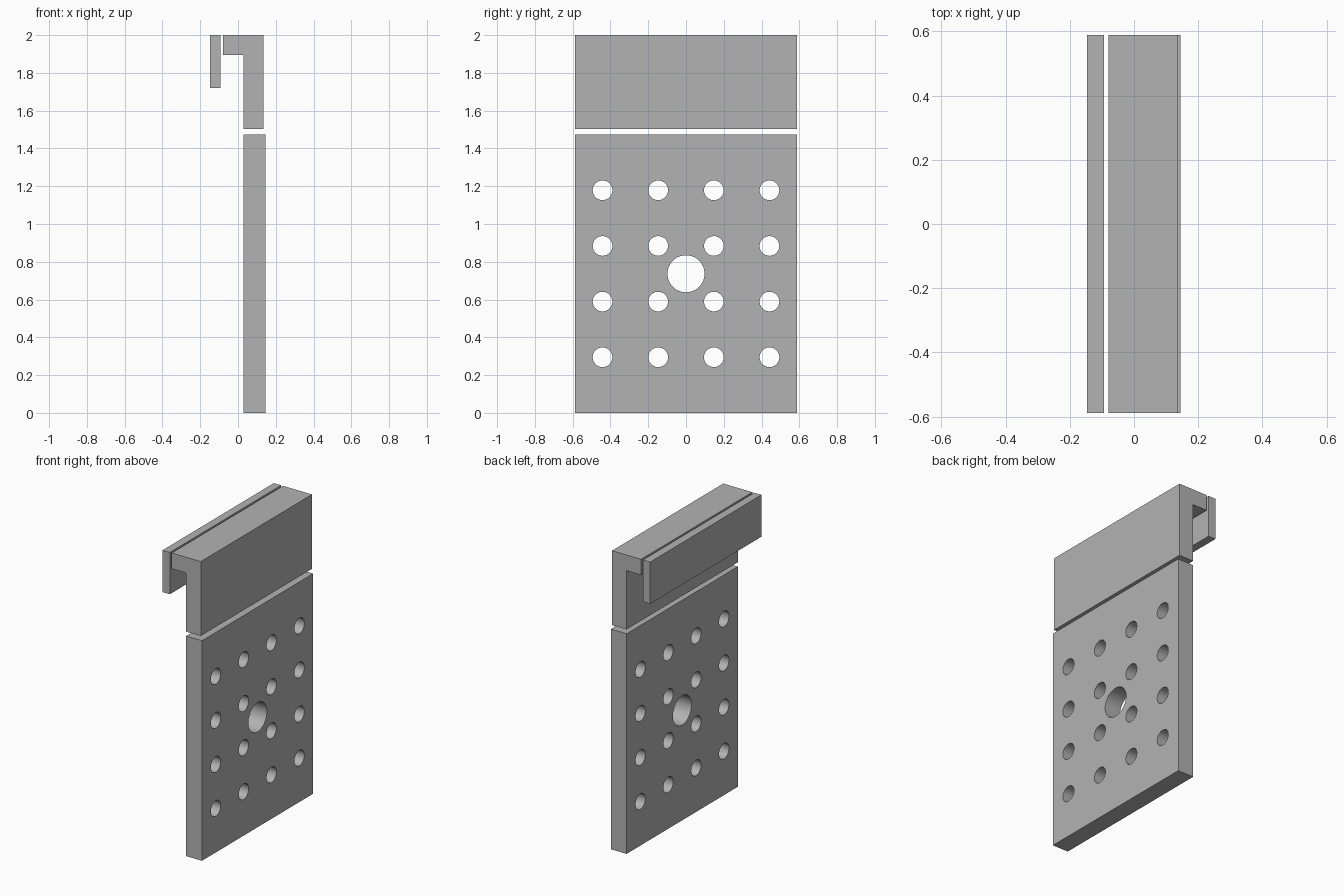
import bpy
import bmesh
import math
from mathutils import Matrix

default = bpy.data.objects.get("Cube")
if default:
    bpy.data.objects.remove(default, do_unlink=True)

HALF = 0.588            # half length along y
PITCH = 0.2946          # hole spacing
PANEL_X = (0.028, 0.145)
PANEL_TOP = 5 * PITCH

grey = bpy.data.materials.new("plain_grey")
grey.use_nodes = True
colour = (0.45, 0.45, 0.45, 1)
grey.diffuse_color = colour
grey.node_tree.nodes["Principled BSDF"].inputs["Base Color"].default_value = colour


def make_object(name, bm):
    bmesh.ops.recalc_face_normals(bm, faces=bm.faces)
    mesh = bpy.data.meshes.new(name)
    bm.to_mesh(mesh)
    bm.free()
    mesh.materials.append(grey)
    obj = bpy.data.objects.new(name, mesh)
    bpy.context.collection.objects.link(obj)
    return obj


def extrude_profile(name, points):
    """Extrude an x-z outline along the full length in y."""
    bm = bmesh.new()
    face = bm.faces.new([bm.verts.new((x, -HALF, z)) for x, z in points])
    result = bmesh.ops.extrude_face_region(bm, geom=[face])
    verts = [v for v in result["geom"] if isinstance(v, bmesh.types.BMVert)]
    bmesh.ops.translate(bm, verts=verts, vec=(0, 2 * HALF, 0))
    return make_object(name, bm)


def rectangle(x0, x1, z0, z1):
    return [(x0, z0), (x1, z0), (x1, z1), (x0, z1)]


def add_drill(bm, y, z, radius):
    place = Matrix.Translation((sum(PANEL_X) / 2, y, z)) @ Matrix.Rotation(math.pi / 2, 4, "Y")
    bmesh.ops.create_cone(bm, cap_ends=True, segments=48, radius1=radius,
                          radius2=radius, depth=0.4, matrix=place)


# Thin retaining strip and L-shaped hanging bracket
extrude_profile("retaining_strip", rectangle(-0.147, -0.093, 1.72, 2))
extrude_profile("hanging_bracket", [
    (-0.079, 2), (-0.079, 1.895), (PANEL_X[0], 1.895),
    (PANEL_X[0], 1.502), (0.136, 1.502), (0.136, 2)])

# Panel with a grid of small holes and one large centre hole
panel = extrude_profile("perforated_panel", rectangle(*PANEL_X, 0, PANEL_TOP))
bm = bmesh.new()
for row in range(4):
    for column in range(4):
        add_drill(bm, (column - 1.5) * PITCH, (row + 1) * PITCH, 0.052)
add_drill(bm, 0, PANEL_TOP / 2, 0.098)
cutter = make_object("hole_cutter", bm)
cutter.hide_render = True

bore = panel.modifiers.new("Holes", "BOOLEAN")
bore.operation = "DIFFERENCE"
bore.solver = "EXACT"
bore.object = cutter
bpy.ops.object.select_all(action="DESELECT")
bpy.context.view_layer.objects.active = panel
panel.select_set(True)
bpy.ops.object.modifier_apply(modifier=bore.name)
bpy.data.objects.remove(cutter, do_unlink=True)
bpy.ops.object.shade_smooth_by_angle(angle=math.radians(30))
